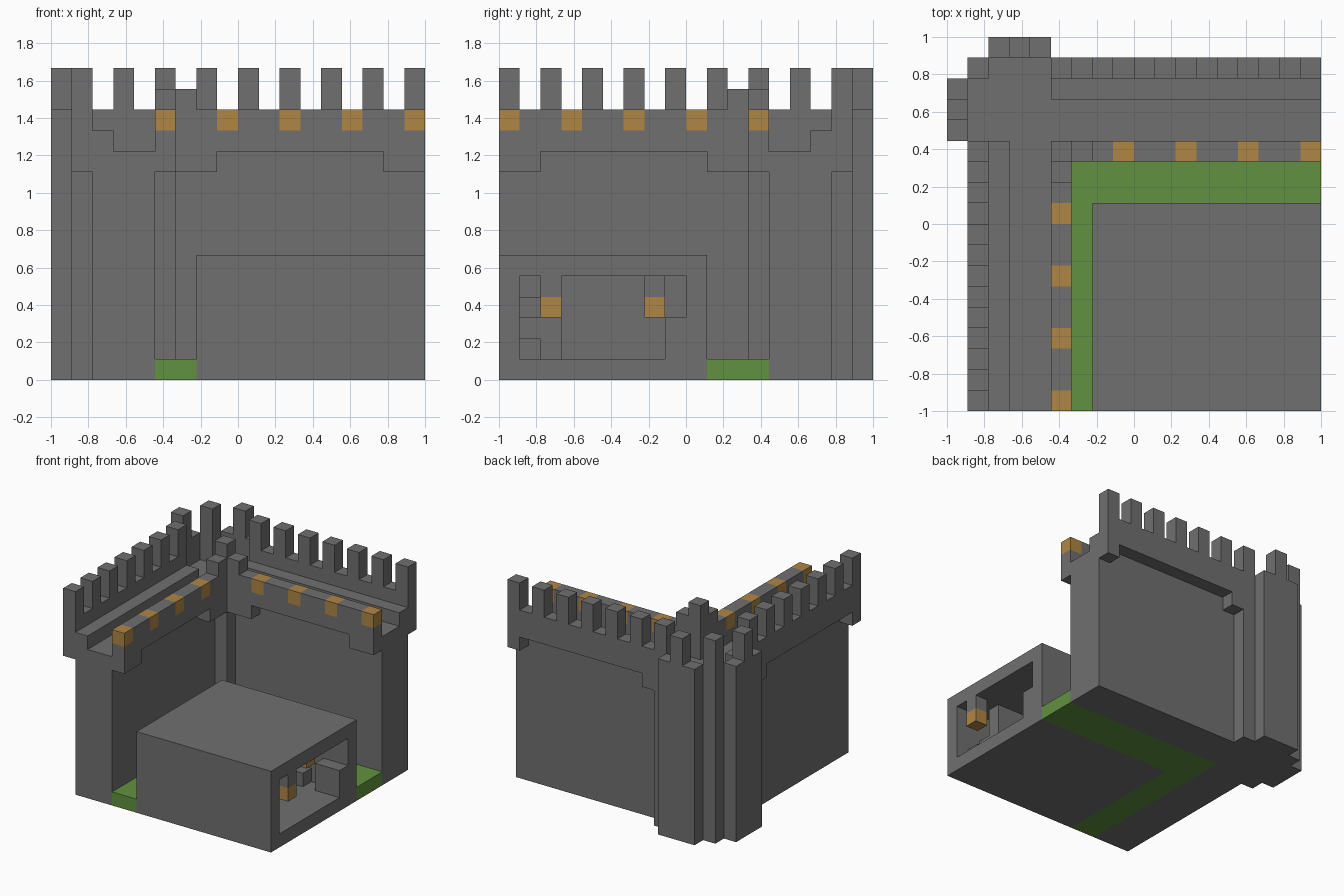
import bpy
import bmesh
from mathutils import Vector

old = bpy.data.objects.get("Cube")
if old:
    bpy.data.objects.remove(old, do_unlink=True)

SIDE = 18          # plan size in blocks
UNIT = 2 / SIDE    # size of one block


def material(name, colour):
    mat = bpy.data.materials.new(name)
    mat.use_nodes = True
    rgba = (*colour, 1)
    mat.diffuse_color = rgba
    mat.node_tree.nodes["Principled BSDF"].inputs["Base Color"].default_value = rgba
    return mat


STONE = material("grey stone", (0.16, 0.16, 0.16))
LAMP = material("amber lamp", (0.43, 0.24, 0.06))
GRASS = material("green grass", (0.12, 0.285, 0.05))


def part(name, mat, boxes, flip=False):
    """One object made of blocks: (x range, y range, z range) in block units.
    flip swaps the two wings across the plan diagonal."""
    bm = bmesh.new()
    for xs, ys, zs in boxes:
        if flip:
            xs, ys = [SIDE - v for v in ys[::-1]], [SIDE - v for v in xs[::-1]]
        lo = Vector((xs[0], ys[0], zs[0]))
        hi = Vector((xs[1], ys[1], zs[1]))
        for v in bmesh.ops.create_cube(bm, size=1)["verts"]:
            p = (lo + hi) / 2 + v.co * (hi - lo)
            v.co = (p - Vector((SIDE / 2, SIDE / 2, 0))) * UNIT
    mesh = bpy.data.meshes.new(name)
    bm.to_mesh(mesh)
    bm.free()
    mesh.materials.append(mat)
    obj = bpy.data.objects.new(name, mesh)
    bpy.context.collection.objects.link(obj)


# Two matching wings, mirrored across the diagonal
lamp_rows = range(0, 10, 3)
for wing, flip in (("left", False), ("back", True)):
    # wall with its stepped walkway
    part(wing + "_wall", STONE, [
        ((2, 5), (0, 13), (0, 11)),
        ((2, 3), (0, 13), (11, 12)),
    ], flip)
    # outer overhang with brackets
    part(wing + "_outer_overhang", STONE, [
        ((1, 2), (0, 13), (11, 13)),
        ((1, 2), (0, 1), (10, 11)),
        ((1, 2), (11, 12), (10, 11)),
        ((1, 2), (12, 13), (0, 11)),
    ], flip)
    part(wing + "_merlons", STONE,
         [((1, 2), (y, y + 1), (13, 15)) for y in range(0, 13, 2)], flip)
    # inner parapet, its brackets and the end post
    part(wing + "_inner_parapet", STONE, [
        ((5, 6), (0, 12), (11, 12)),
        ((5, 6), (0, 2), (10, 11)),
        ((5, 6), (10, 12), (10, 11)),
        ((5, 6), (10, 12), (12, 13)),
        ((5, 6), (11, 12), (13, 14)),
    ] + [((5, 6), (y + 1, y + 3), (12, 13)) for y in lamp_rows[:-1]], flip)
    part(wing + "_parapet_lamps", LAMP,
         [((5, 6), (y, y + 1), (12, 13)) for y in lamp_rows], flip)
    # tower buttress with a single merlon
    part(wing + "_buttress", STONE, [
        ((0, 1), (13, 16), (0, 13)),
        ((0, 1), (14, 15), (13, 15)),
    ], flip)

# Corner tower
part("corner_tower", STONE, [
    ((1, 5), (13, 17), (0, 11)),
    ((1, 2), (16, 17), (11, 15)),
])
part("inner_corner_post", STONE, [((5, 6), (12, 13), (1, 15))])

# Lawn between walls and house
part("lawn", GRASS, [
    ((5, 7), (0, 13), (0, 1)),
    ((7, 18), (10, 13), (0, 1)),
])

# Hollow house, open on one side
part("house_shell", STONE, [
    ((7, 18), (0, 10), (0, 1)),
    ((7, 18), (0, 10), (5, 6)),
    ((7, 18), (0, 1), (1, 5)),
    ((7, 18), (9, 10), (1, 5)),
    ((7, 8), (1, 9), (1, 5)),
])
part("house_fittings", STONE, [
    ((16, 18), (8, 9), (1, 3)),
    ((14, 15), (8, 9), (1, 2)),
    ((8, 13), (8, 9), (1, 5)),
    ((8, 16), (2, 3), (1, 5)),
    ((17, 18), (2, 3), (4, 5)),
    ((15, 16), (7, 8), (4, 5)),
])
part("house_stairs", STONE,
     [((8, 17 - i), (1, 2), (1 + i, 2 + i)) for i in range(4)])
part("house_lamps", LAMP, [
    ((17, 18), (2, 3), (3, 4)),
    ((15, 16), (7, 8), (3, 4)),
])
